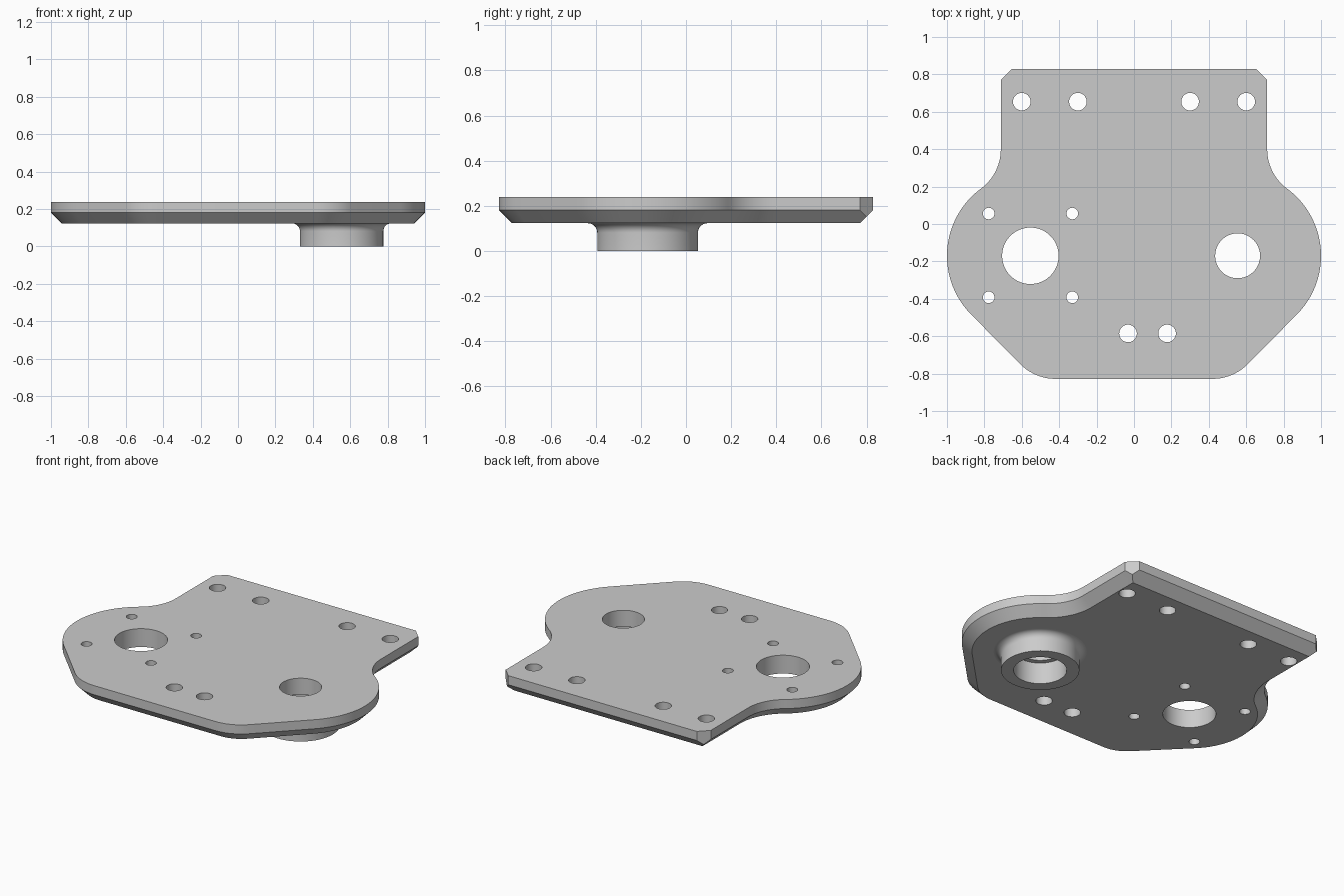
import bpy, bmesh, math
from mathutils import Vector

cube = bpy.data.objects.get("Cube")
if cube:
    bpy.data.objects.remove(cube, do_unlink=True)

TOP, MID, LOW = 0.238, 0.181, 0.123      # plate top, chamfer start, underside
HUB_X, HUB_Y = 0.554, -0.17              # centre of each side lobe
LOBE, FILLET = 0.446, 0.263

grey = bpy.data.materials.new("plain grey")
grey.use_nodes = True
grey.diffuse_color = (0.6, 0.6, 0.6, 1)
grey.node_tree.nodes["Principled BSDF"].inputs["Base Color"].default_value = (0.6, 0.6, 0.6, 1)


def arc(cx, cy, r, a0, a1, n):
    angles = [math.radians(a0 + (a1 - a0) * i / n) for i in range(n + 1)]
    return [Vector((cx + r * math.cos(a), cy + r * math.sin(a))) for a in angles]


def offset_inward(loop, d):
    """Mitred inward offset of a counter-clockwise loop."""
    out = []
    for i, p in enumerate(loop):
        a = (p - loop[i - 1]).normalized()
        b = (loop[(i + 1) % len(loop)] - p).normalized()
        na, nb = Vector((-a.y, a.x)), Vector((-b.y, b.x))
        out.append(p + (na + nb) * d / (1 + na.dot(nb)))
    return out


def make_object(name, bm):
    bmesh.ops.recalc_face_normals(bm, faces=bm.faces)
    mesh = bpy.data.meshes.new(name)
    bm.to_mesh(mesh)
    bm.free()
    mesh.materials.append(grey)
    obj = bpy.data.objects.new(name, mesh)
    bpy.context.collection.objects.link(obj)
    return obj


def smooth(obj):
    bpy.ops.object.select_all(action='DESELECT')
    obj.select_set(True)
    bpy.context.view_layer.objects.active = obj
    bpy.ops.object.shade_smooth_by_angle(angle=math.radians(30))


def drill(obj, x, y, r, z0=-0.1, z1=0.5, sides=48):
    bm = bmesh.new()
    bmesh.ops.create_cone(bm, cap_ends=True, segments=sides, radius1=r, radius2=r, depth=z1 - z0)
    bmesh.ops.translate(bm, verts=bm.verts, vec=(x, y, (z0 + z1) / 2))
    cutter = make_object("hole_cutter", bm)
    cutter.hide_render = True
    mod = obj.modifiers.new("hole", 'BOOLEAN')
    mod.operation, mod.solver, mod.object = 'DIFFERENCE', 'EXACT', cutter
    bpy.context.view_layer.objects.active = obj
    bpy.ops.object.modifier_apply(modifier=mod.name)
    bpy.data.objects.remove(cutter, do_unlink=True)


# Plate outline: right half from bottom to top, then mirrored
neck_x, neck_y = 0.712 + FILLET, 0.40
touch = math.degrees(math.atan2(neck_y - HUB_Y, neck_x - HUB_X))
half = arc(0.42, -0.828 + FILLET, FILLET, -90, -45, 10)
half += arc(HUB_X, HUB_Y, LOBE, -45, touch, 32)
half += arc(neck_x, neck_y, FILLET, touch + 180, 180, 12)[1:]
half.append(Vector((0.712, 0.828)))
outline = half + [Vector((-p.x, p.y)) for p in reversed(half)]

# Plate with a chamfered lower rim
bm = bmesh.new()
rings = []
for loop, z in ((offset_inward(outline, MID - LOW), LOW), (outline, MID), (outline, TOP)):
    rings.append([bm.verts.new((p.x, p.y, z)) for p in loop])
for lower, upper in zip(rings, rings[1:]):
    for i in range(len(lower)):
        bm.faces.new((lower[i - 1], lower[i], upper[i], upper[i - 1]))
bm.faces.new(rings[0])
bm.faces.new(rings[-1])

# Clipped rear corners
for side in (-1, 1):
    geom = bm.verts[:] + bm.edges[:] + bm.faces[:]
    cut = bmesh.ops.bisect_plane(bm, geom=geom, plane_co=(side * 0.712, 0.771, 0),
                                 plane_no=(side, 1, 0), clear_outer=True)
    bmesh.ops.holes_fill(bm, edges=[e for e in bm.edges if e.is_boundary])
plate = make_object("plate", bm)

# Holes: rear mounts, front pair, motor bore with its four screws, bearing seat
for x in (-0.6, -0.3, 0.3, 0.6):
    drill(plate, x, 0.654, 0.047)
for x in (-0.032, 0.177):
    drill(plate, x, -0.585, 0.047)
for x in (-0.777, -0.33):
    for y in (-0.392, 0.056):
        drill(plate, x, y, 0.031)
drill(plate, -HUB_X, HUB_Y, 0.151, sides=64)
drill(plate, HUB_X, HUB_Y, 0.12, sides=64)
drill(plate, HUB_X, HUB_Y, 0.151, z1=0.135, sides=64)
smooth(plate)

# Bearing boss under the plate, flared where it meets the underside
flare = 0.042
profile = [(0.151, LOW), (0.151, 0), (0.223, 0)]
profile += [(p.x, p.y) for p in arc(0.223 + flare, LOW - flare, flare, 180, 90, 8)]
bm = bmesh.new()
verts = [bm.verts.new((r, 0, z)) for r, z in profile]
edges = [bm.edges.new(pair) for pair in zip(verts, verts[1:])]
bmesh.ops.spin(bm, geom=verts + edges, cent=(0, 0, 0), axis=(0, 0, 1),
               angle=2 * math.pi, steps=64, use_merge=True)
bmesh.ops.remove_doubles(bm, verts=bm.verts, dist=0.0001)
bmesh.ops.translate(bm, verts=bm.verts, vec=(HUB_X, HUB_Y, 0))
boss = make_object("bearing_boss", bm)
smooth(boss)
